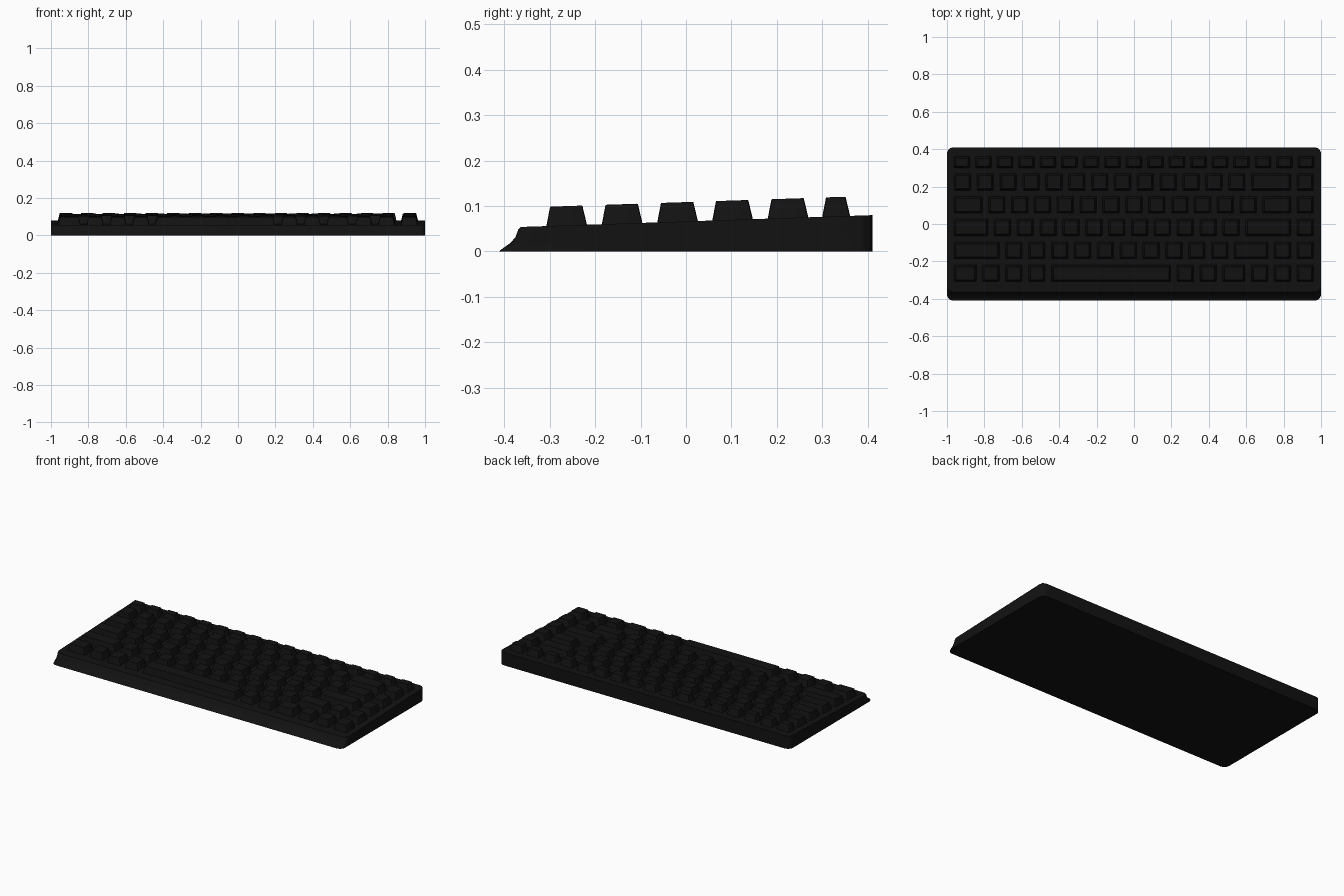
import bpy, bmesh, math

if "Cube" in bpy.data.objects:
    bpy.data.objects.remove(bpy.data.objects["Cube"])

black = bpy.data.materials.new("black_plastic")
black.diffuse_color = (0.006, 0.006, 0.006, 1)
black.use_nodes = True
black.node_tree.nodes["Principled BSDF"].inputs["Base Color"].default_value = black.diffuse_color


def deck(y):
    """Height of the sloping top plate at depth y."""
    return 0.054 + (y + 0.363) * 0.0336


def finish(bm, name, bevel, angle=30):
    bmesh.ops.recalc_face_normals(bm, faces=bm.faces)
    me = bpy.data.meshes.new(name)
    bm.to_mesh(me)
    bm.free()
    me.materials.append(black)
    ob = bpy.data.objects.new(name, me)
    bpy.context.collection.objects.link(ob)
    if bevel:
        mod = ob.modifiers.new("soft_edges", 'BEVEL')
        mod.width = bevel
        mod.segments = 2
        mod.limit_method = 'ANGLE'
        mod.angle_limit = math.radians(50)
    bpy.context.view_layer.objects.active = ob
    ob.select_set(True)
    bpy.ops.object.shade_smooth_by_angle(angle=math.radians(angle))
    ob.select_set(False)
    return ob


def rounded_outline(x0, x1, y0, y1, r, n=6):
    pts = []
    corners = ((x1 - r, y1 - r), (x0 + r, y1 - r), (x0 + r, y0 + r), (x1 - r, y0 + r))
    for q, (cx, cy) in enumerate(corners):
        for i in range(n + 1):
            a = math.pi / 2 * (q + i / n)
            pts.append((cx + r * math.cos(a), cy + r * math.sin(a)))
    return pts


# Case: stacked rounded outlines, front edge curving back as it rises
bm = bmesh.new()
rings = []
for front, t in ((-0.41, 0), (-0.409, 0.05), (-0.385, 0.37), (-0.375, 0.6),
                 (-0.369, 0.9), (-0.363, 1)):
    rings.append([bm.verts.new((x, y, t * deck(y)))
                  for x, y in rounded_outline(-1, 1, front, 0.41, 0.035)])
for a, b in zip(rings, rings[1:]):
    for i in range(len(a)):
        j = (i + 1) % len(a)
        bm.faces.new((a[i], a[j], b[j], b[i]))
bm.faces.new(rings[0][::-1])
bm.faces.new(rings[-1])
finish(bm, "case", 0)


# Keycaps: tapered caps that follow the deck slope
def keycap(bm, x0, x1, y0, y1, height=0.0425):
    loops = []
    for side, front, back, h in ((0, 0, 0, -0.004), (0.011, 0.009, 0.011, height)):
        pts = rounded_outline(x0 + side, x1 - side, y0 + front, y1 - back, 0.005, 2)
        loops.append([bm.verts.new((x, y, deck(y) + h)) for x, y in pts])
    lo, hi = loops
    for i in range(len(lo)):
        j = (i + 1) % len(lo)
        bm.faces.new((lo[i], lo[j], hi[j], hi[i]))
    bm.faces.new(hi)
    bm.faces.new(lo[::-1])


UNIT, GAP, LEFT = 0.1222, 0.031, -0.978
rows = {
    "bottom_row_keys": (-0.308, -0.217, [1.25, 1, 1, 1, 5.5, 1, 1, 1.25, 1, 1, 1]),
    "shift_row_keys": (-0.186, -0.095, [2.25] + [1] * 10 + [1.75, 1, 1]),
    "home_row_keys": (-0.064, 0.027, [1.75] + [1] * 11 + [2.25, 1]),
    "upper_row_keys": (0.057, 0.148, [1.5] + [1] * 12 + [1.5, 1]),
    "number_row_keys": (0.179, 0.270, [1] * 13 + [2, 1]),
    "function_row_keys": (0.299, 0.362, [16 / 17] * 17),
}
for name, (y0, y1, widths) in rows.items():
    bm = bmesh.new()
    x = LEFT
    gap = 0.028 if name.startswith("function") else GAP
    for w in widths:
        keycap(bm, x + gap / 2, x + w * UNIT - gap / 2, y0, y1)
        x += w * UNIT
    finish(bm, name, 0.0015)
